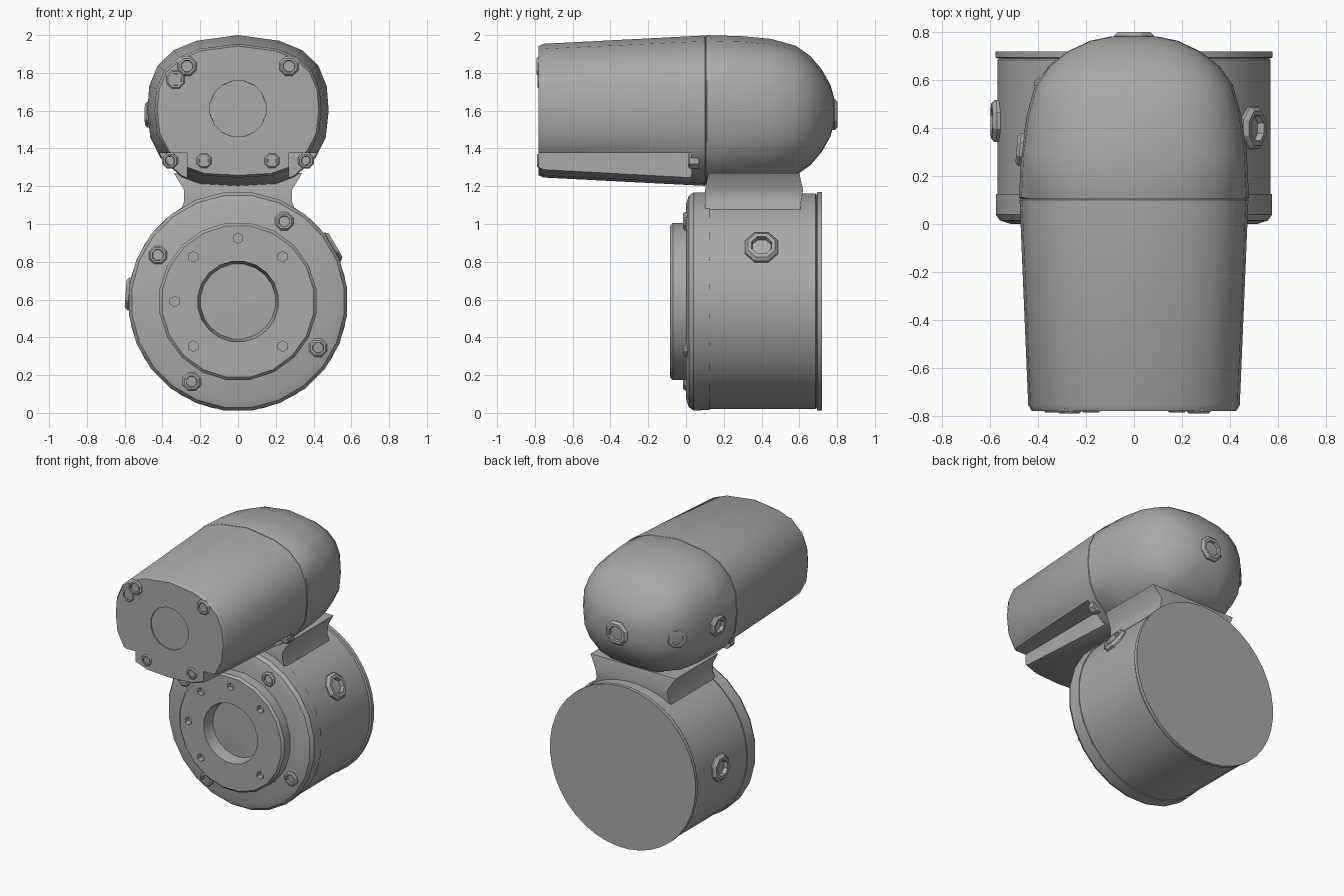
import bpy, bmesh, math
from mathutils import Vector, Matrix

cube = bpy.data.objects.get("Cube")
if cube:
    bpy.data.objects.remove(cube, do_unlink=True)

grey = bpy.data.materials.new("machine_grey")
grey.use_nodes = True
COLOUR = (0.4, 0.4, 0.4, 1)
grey.diffuse_color = COLOUR
grey.node_tree.nodes["Principled BSDF"].inputs["Base Color"].default_value = COLOUR

AXIS_Z = 0.59      # drum axis height
MOTOR_Z = 1.6      # motor axis height


def loft(name, rings):
    """Skin a list of closed rings and cap both ends."""
    bm = bmesh.new()
    loops = [[bm.verts.new(p) for p in ring] for ring in rings]
    for a, b in zip(loops, loops[1:]):
        for i in range(len(a)):
            j = (i + 1) % len(a)
            bm.faces.new((a[i], a[j], b[j], b[i]))
    bm.faces.new(loops[0])
    bm.faces.new(loops[-1])
    bmesh.ops.recalc_face_normals(bm, faces=bm.faces)
    mesh = bpy.data.meshes.new(name)
    bm.to_mesh(mesh)
    bm.free()
    mesh.materials.append(grey)
    obj = bpy.data.objects.new(name, mesh)
    bpy.context.collection.objects.link(obj)
    return obj


def select(obj):
    bpy.ops.object.select_all(action='DESELECT')
    obj.select_set(True)
    bpy.context.view_layer.objects.active = obj


def smooth(obj, angle=32):
    select(obj)
    bpy.ops.object.shade_smooth_by_angle(angle=math.radians(angle))


def cut(obj, cutters):
    """Subtract the cutters, then discard them."""
    for c in cutters:
        c.hide_render = True
        mod = obj.modifiers.new("cut", 'BOOLEAN')
        mod.operation, mod.solver, mod.object = 'DIFFERENCE', 'EXACT', c
        select(obj)
        bpy.ops.object.modifier_apply(modifier=mod.name)
        bpy.data.objects.remove(c, do_unlink=True)


def turned(name, profile, centre, direction, sides):
    """Revolve (radius, distance) pairs about a direction."""
    turn = Vector(direction).to_track_quat('Z', 'Y').to_matrix().to_4x4()
    place = Matrix.Translation(centre) @ turn
    angles = [math.tau * (i + 0.5) / sides for i in range(sides)]
    return loft(name, [[place @ Vector((r * math.cos(a), r * math.sin(a), d)) for a in angles]
                       for r, d in profile])


def fastener(name, centre, direction, r, sides=8):
    """Low round head with a recessed socket."""
    return turned(name, [(r, -r), (r, r * 0.12), (r * 0.82, r * 0.3), (r * 0.6, r * 0.3),
                         (r * 0.5, -r * 0.3)], centre, direction, sides)


def box(name, x, y, z):
    return loft(name, [[(x[0], yy, z[0]), (x[1], yy, z[0]), (x[1], yy, z[1]), (x[0], yy, z[1])]
                       for yy in y])


def polar(radius, degrees, y):
    a = math.radians(degrees)
    return (radius * math.cos(a), y, AXIS_Z + radius * math.sin(a))


# Gear drum with front cover and rear rim
FRONT = (0, -1, 0)
axis = (0, 0, AXIS_Z)
smooth(turned("gear_drum", [(0.565, -0.1), (0.572, -0.11), (0.572, -0.685), (0.565, -0.69),
                            (0.58, -0.695), (0.58, -0.72)], axis, FRONT, 40))
smooth(turned("drum_cover", [(0.58, -0.125), (0.582, -0.04), (0.565, -0.015), (0.52, 0)],
              axis, FRONT, 24), 25)

# Output flange with bore and bolt holes
flange = turned("output_flange", [(0.42, -0.02), (0.42, 0.07), (0.405, 0.085), (0.215, 0.085),
                                  (0.2, 0.0)], axis, FRONT, 20)
cut(flange, [turned("hole_cutter", [(0.028, -0.03), (0.028, 0.05)], polar(0.335, a, -0.08),
                    FRONT, 6) for a in (45, 90, 135, 180, 225, 315)])
smooth(flange)
for i, a in enumerate((60, 150, 240, 330)):
    fastener("cover_bolt_%d" % i, polar(0.49, a, 0.0), FRONT, 0.052)

# Drum side plugs
for name, deg, y in (("drum_plug_left", 30, 0.4), ("drum_plug_right", 176, 0.43)):
    a = math.radians(deg)
    fastener(name, polar(0.568, deg, y), (math.cos(a), 0, math.sin(a)), 0.095)

# Motor sections: half outline from bottom to top, mirrored
HALF = [(0, 1.2), (0.2, 1.212), (0.3, 1.25), (0.41, 1.35), (0.465, 1.46), (0.48, 1.6),
        (0.47, 1.73), (0.425, 1.84), (0.34, 1.92), (0.22, 1.97), (0, 2.0)]
OUTLINE = HALF + [(-x, z) for x, z in HALF[-2:0:-1]]


def section(y, sx, sz):
    return [(x * sx, y, MOTOR_Z + (z - MOTOR_Z) * sz) for x, z in OUTLINE]


# Rear domed housing
smooth(loft("motor_housing", [section(*s) for s in (
    (0.105, 0.99, 0.995), (0.11, 1, 1), (0.3, 0.98, 0.985), (0.45, 0.935, 0.95),
    (0.58, 0.86, 0.86), (0.66, 0.74, 0.72), (0.72, 0.58, 0.54), (0.765, 0.38, 0.34),
    (0.783, 0.2, 0.18))]), 40)

# Front cover with lower side notches and a shallow round dent
cover = loft("motor_cover", [section(*s) for s in (
    (-0.78, 0.89, 0.855), (-0.755, 0.92, 0.885), (0.1, 0.995, 0.995), (0.106, 0.98, 0.98))])
cutters = [box("notch_cutter", (s * 0.27, s * 0.6), (-0.9, 0.03), (1.1, 1.375)) for s in (-1, 1)]
cutters.append(turned("dent_cutter", [(0.15, 0.0), (0.16, 0.1)], (0, -0.772, 1.61), FRONT, 16))
cut(cover, cutters)
smooth(cover)

# Motor bolts: end face and notch ends
for s in (-1, 1):
    side = "left" if s > 0 else "right"
    fastener("upper_bolt_" + side, (s * 0.27, -0.775, 1.835), FRONT, 0.055)
    fastener("lower_bolt_" + side, (s * 0.18, -0.775, 1.335), FRONT, 0.042)
    fastener("notch_bolt_" + side, (s * 0.36, 0.025, 1.335), FRONT, 0.045)
fastener("end_plug", (-0.33, -0.77, 1.765), FRONT, 0.055)

# Housing plugs: back, corner and side
fastener("back_plug", (0, 0.775, 1.58), (0, 1, 0), 0.09)
fastener("corner_plug", (-0.36, 0.62, 1.58), (-0.72, 0.7, 0), 0.075)
fastener("side_plug", (-0.468, 0.31, 1.58), (-1, 0.08, 0), 0.075)

# Neck joining motor and drum
smooth(loft("neck", [[(sx * w, y0 if sy < 0 else y1, z)
                      for sx, sy in ((-1, -1), (1, -1), (1, 1), (-1, 1))]
                     for z, w, y0, y1 in ((1.0, 0.33, 0.1, 0.6), (1.12, 0.285, 0.1, 0.61),
                                          (1.18, 0.285, 0.1, 0.62), (1.27, 0.34, 0.12, 0.6))]))
